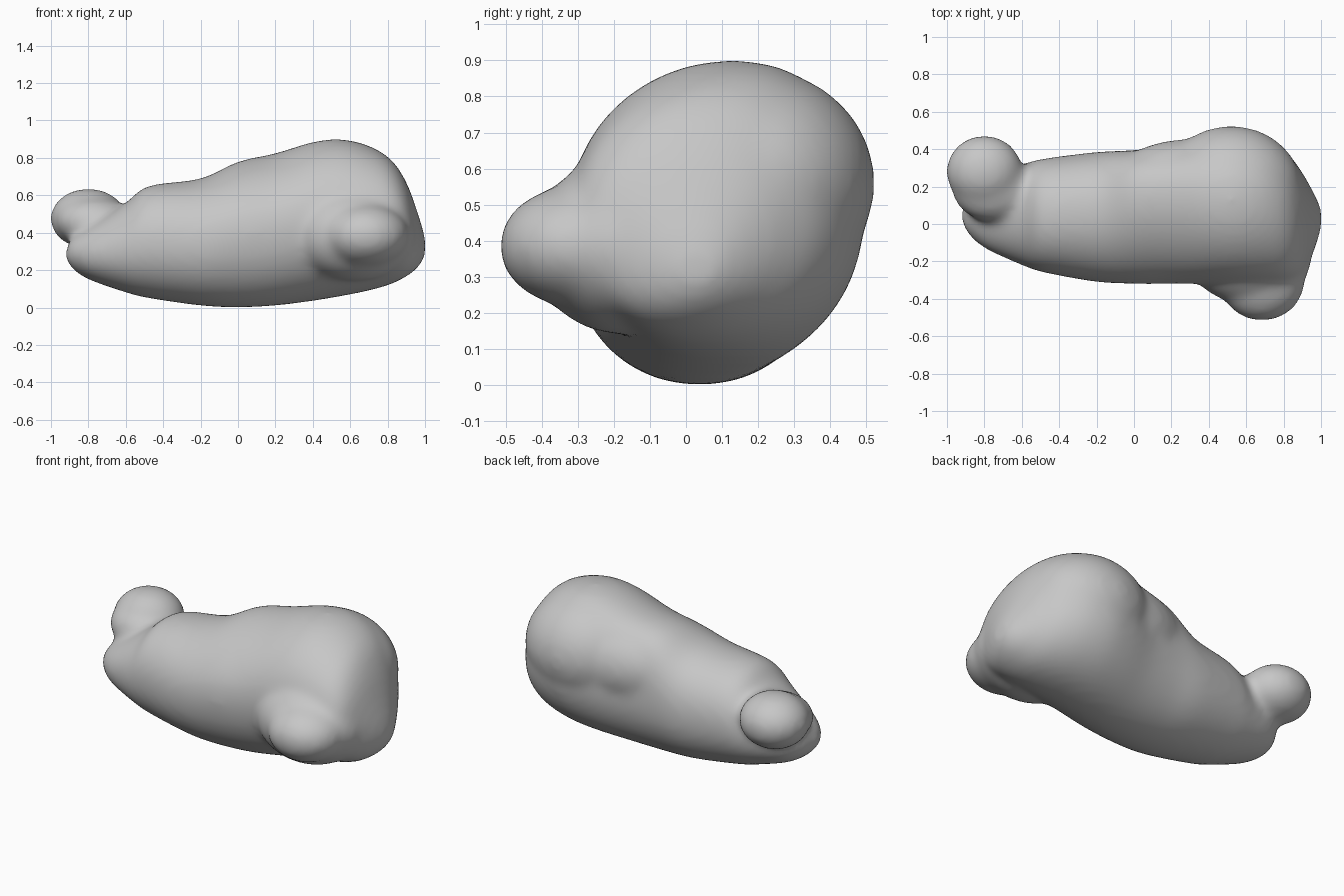
import bpy, bmesh, math
from mathutils import Matrix

cube = bpy.data.objects.get("Cube")
if cube:
    bpy.data.objects.remove(cube, do_unlink=True)

clay = bpy.data.materials.new("grey_clay")
clay.use_nodes = True
clay.diffuse_color = (0.57, 0.57, 0.57, 1)
clay.node_tree.nodes["Principled BSDF"].inputs["Base Color"].default_value = (0.57, 0.57, 0.57, 1)

# Body sections: x, front y, back y, bottom z, top z, lean of the top towards the back
SECTIONS = [
    (-0.92, 0.00, 0.08, 0.26, 0.31, 0),
    (-0.89, -0.05, 0.17, 0.21, 0.37, 0),
    (-0.80, -0.13, 0.26, 0.15, 0.43, 0),
    (-0.60, -0.22, 0.32, 0.08, 0.56, 0),
    (-0.48, -0.26, 0.35, 0.05, 0.65, 0),
    (-0.20, -0.31, 0.385, 0.01, 0.69, 0.03),
    (0.00, -0.32, 0.395, 0.0, 0.78, 0.10),
    (0.20, -0.32, 0.42, 0.01, 0.825, 0.10),
    (0.40, -0.32, 0.475, 0.035, 0.885, 0.06),
    (0.55, -0.32, 0.495, 0.06, 0.9, 0.04),
    (0.70, -0.32, 0.46, 0.09, 0.865, 0.04),
    (0.82, -0.31, 0.38, 0.125, 0.79, 0.03),
    (0.90, -0.27, 0.275, 0.165, 0.67, 0.02),
    (0.96, -0.15, 0.17, 0.21, 0.51, 0.01),
    (1.00, -0.03, 0.09, 0.27, 0.38, 0),
]
SIDES, STEPS = 48, 5


def spline(p, q, r, s, t):
    """Smooth value between neighbouring sections q and r."""
    return tuple(0.5 * (2 * b + (c - a) * t + (2 * a - 5 * b + 4 * c - d) * t * t
                 + (3 * b - a - 3 * c + d) * t ** 3) for a, b, c, d in zip(p, q, r, s))


def ring(bm, sec):
    """Slightly squared oval section, leaning towards the back at the top."""
    x, y0, y1, z0, z1, lean = sec
    verts = []
    for i in range(SIDES):
        a = 2 * math.pi * i / SIDES
        c, s = (math.copysign(abs(v) ** 0.95, v) for v in (math.cos(a), math.sin(a)))
        shift = lean * max(s, 0) ** 2
        verts.append(bm.verts.new((x, (y0 + y1) / 2 + (y1 - y0) / 2 * c + shift,
                                   (z0 + z1) / 2 + (z1 - z0) / 2 * s)))
    return verts


def blob(bm, centre, radii, tilt=0):
    m = (Matrix.Translation(centre) @ Matrix.Rotation(tilt, 4, 'Y')
         @ Matrix.Diagonal((*radii, 1)))
    bmesh.ops.create_uvsphere(bm, u_segments=32, v_segments=20, radius=1, matrix=m)


bm = bmesh.new()
# Lofted body
rings = []
last = len(SECTIONS) - 1
for i in range(last):
    pts = [SECTIONS[max(0, min(last, i + k))] for k in (-1, 0, 1, 2)]
    rings += [ring(bm, spline(*pts, s / STEPS)) for s in range(STEPS)]
rings.append(ring(bm, SECTIONS[-1]))
for a, b in zip(rings, rings[1:]):
    for i in range(SIDES):
        j = (i + 1) % SIDES
        bm.faces.new((a[i], a[j], b[j], b[i]))
bm.faces.new(rings[0][::-1])
bm.faces.new(rings[-1])
bmesh.ops.recalc_face_normals(bm, faces=bm.faces)

# Rounded bulge at the back of the wide end, tapering along the body
blob(bm, (0.52, 0.18, 0.56), (0.38, 0.345, 0.32))
blob(bm, (0.30, 0.17, 0.54), (0.46, 0.285, 0.27))
# Knob at the back of the narrow end, with its neck
blob(bm, (-0.80, 0.28, 0.475), (0.205, 0.195, 0.162))
blob(bm, (-0.75, 0.19, 0.45), (0.225, 0.18, 0.14), 0.1)
# Stub at the front of the wide end, with its flared root
blob(bm, (0.685, -0.30, 0.385), (0.23, 0.22, 0.17))
blob(bm, (0.62, -0.18, 0.385), (0.33, 0.25, 0.245))

mesh = bpy.data.meshes.new("soft_body")
bm.to_mesh(mesh)
bm.free()
body = bpy.data.objects.new("soft_body", mesh)
bpy.context.collection.objects.link(body)
mesh.materials.append(clay)

# Fuse the parts and soften the joins
fuse = body.modifiers.new("fuse", 'REMESH')
fuse.mode = 'VOXEL'
fuse.voxel_size = 0.02
fuse.use_smooth_shade = True
soften = body.modifiers.new("soften", 'SMOOTH')
soften.factor = 0.5
soften.iterations = 22
